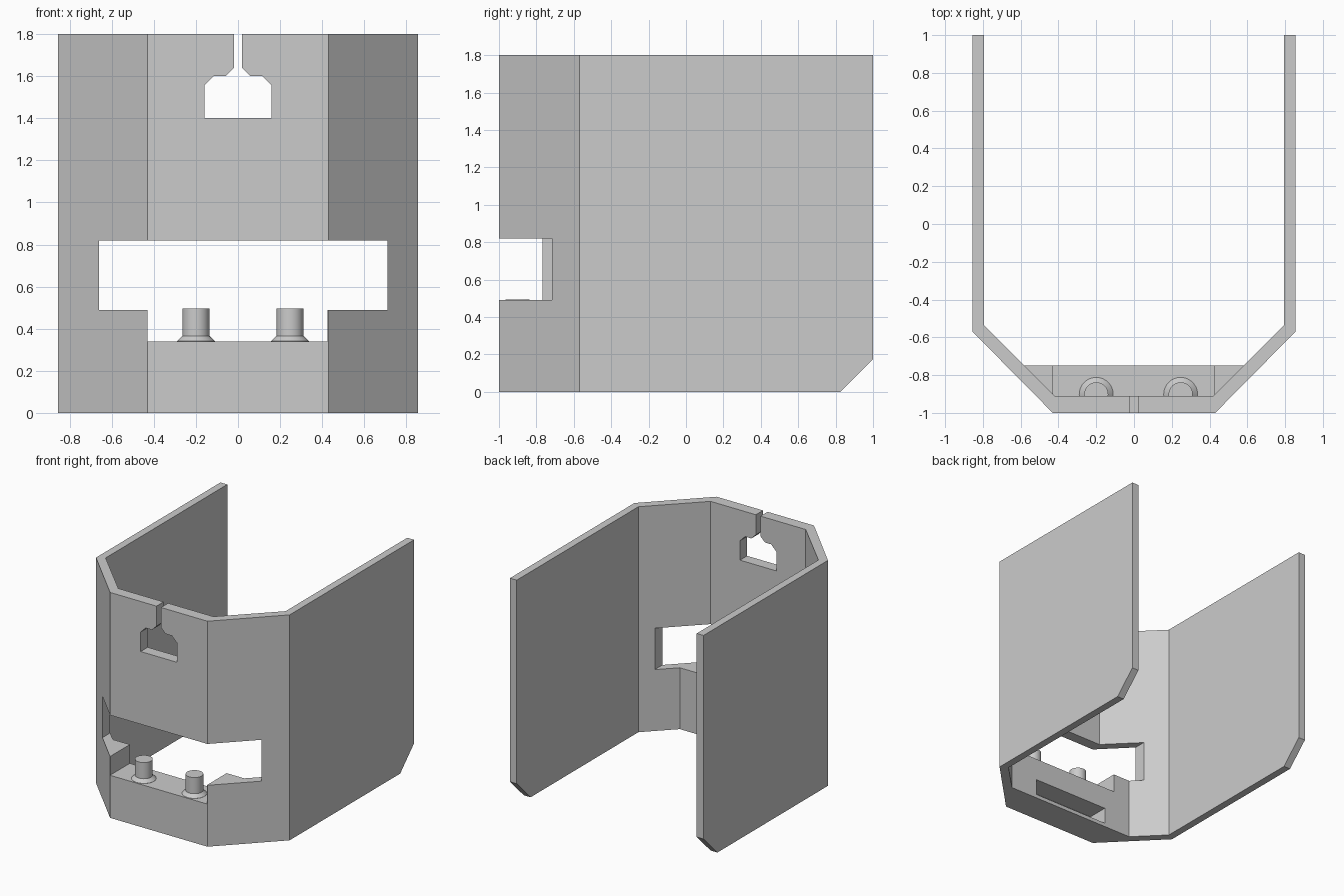
import bpy, bmesh
from mathutils import Vector

if "Cube" in bpy.data.objects:
    bpy.data.objects.remove(bpy.data.objects["Cube"])

grey = bpy.data.materials.new("plain grey")
grey.use_nodes = True
grey.diffuse_color = (0.6, 0.6, 0.6, 1)
grey.node_tree.nodes["Principled BSDF"].inputs["Base Color"].default_value = (0.6, 0.6, 0.6, 1)


def prism(name, points, axis, start, end):
    """Extrude a flat outline along one axis (outline uses the other two)."""
    bm = bmesh.new()

    def place(p):
        co = list(p)
        co.insert(axis, start)
        return bm.verts.new(co)

    face = bm.faces.new([place(p) for p in points])
    out = bmesh.ops.extrude_face_region(bm, geom=[face])
    move = Vector((0, 0, 0))
    move[axis] = end - start
    bmesh.ops.translate(bm, vec=move,
                        verts=[g for g in out["geom"] if isinstance(g, bmesh.types.BMVert)])
    bmesh.ops.recalc_face_normals(bm, faces=bm.faces)
    mesh = bpy.data.meshes.new(name)
    bm.to_mesh(mesh)
    bm.free()
    mesh.materials.append(grey)
    obj = bpy.data.objects.new(name, mesh)
    bpy.context.collection.objects.link(obj)
    return obj


def rect(x0, x1, z0, z1):
    return [(x0, z0), (x1, z0), (x1, z1), (x0, z1)]


def mirrored(half):
    return half + [(-u, v) for u, v in reversed(half)]


def combine(target, tool, operation):
    mod = target.modifiers.new(operation, "BOOLEAN")
    mod.operation = operation
    mod.solver = "EXACT"
    mod.object = tool
    tool.hide_render = True
    bpy.context.view_layer.objects.active = target
    bpy.ops.object.modifier_apply(modifier=mod.name)
    bpy.data.objects.remove(tool)


# Folded wall, open at the back
outer = [(0.855, 1), (0.855, -0.57), (0.43, -1)]
inner = [(0.795, 1), (0.795, -0.535), (0.42, -0.91)]
wall = prism("folded_wall", mirrored(outer) + mirrored(inner)[::-1], 2, 0, 1.8)

# Solid shelf block inside the front
shelf = prism("shelf", mirrored([(0.615, -0.75), (0.44, -0.95)]), 2, 0, 0.6)
combine(wall, shelf, "UNION")

# Wide window, shelf recess and rear pocket
combine(wall, prism("window_cutter", rect(-0.66, 0.71, 0.49, 0.82), 1, -1.2, -0.5), "DIFFERENCE")
combine(wall, prism("recess_cutter", rect(-0.43, 0.425, 0.34, 0.6), 1, -1.2, -0.5), "DIFFERENCE")
combine(wall, prism("pocket_cutter", rect(-0.34, 0.34, 0.03, 0.16), 1, -0.92, -0.7), "DIFFERENCE")

# Keyhole with narrow slot to the top edge
keyhole = mirrored([(0.02, 1.9), (0.02, 1.64), (0.06, 1.6), (0.115, 1.6), (0.16, 1.555), (0.16, 1.4)])
combine(wall, prism("keyhole_cutter", keyhole, 1, -1.2, -0.8), "DIFFERENCE")

# Bevelled lower rear corners
corner = [(0.725, -0.1), (1.1, -0.1), (1.1, 0.275)]
combine(wall, prism("corner_cutter", corner, 0, -1, 1), "DIFFERENCE")

# Two pins with flared feet
for side, x in (("right", -0.2), ("left", 0.247)):
    bm = bmesh.new()
    rings = []
    segments = 32
    for radius, z in ((0.09, 0.335), (0.09, 0.341), (0.064, 0.366), (0.064, 0.495)):
        ring = bmesh.ops.create_circle(bm, segments=segments, radius=radius)["verts"]
        bmesh.ops.translate(bm, vec=(0, 0, z), verts=ring)
        rings.append(ring)
    for low, high in zip(rings, rings[1:]):
        for i in range(segments):
            j = (i + 1) % segments
            bm.faces.new((low[i], low[j], high[j], high[i]))
    bm.faces.new(rings[0])
    bm.faces.new(rings[-1])
    bmesh.ops.recalc_face_normals(bm, faces=bm.faces)
    mesh = bpy.data.meshes.new(side + "_pin")
    bm.to_mesh(mesh)
    bm.free()
    mesh.materials.append(grey)
    pin = bpy.data.objects.new(side + "_pin", mesh)
    pin.location = (x, -0.902, 0)
    bpy.context.collection.objects.link(pin)
    bpy.ops.object.select_all(action="DESELECT")
    pin.select_set(True)
    bpy.context.view_layer.objects.active = pin
    bpy.ops.object.shade_smooth_by_angle(angle=0.5)
